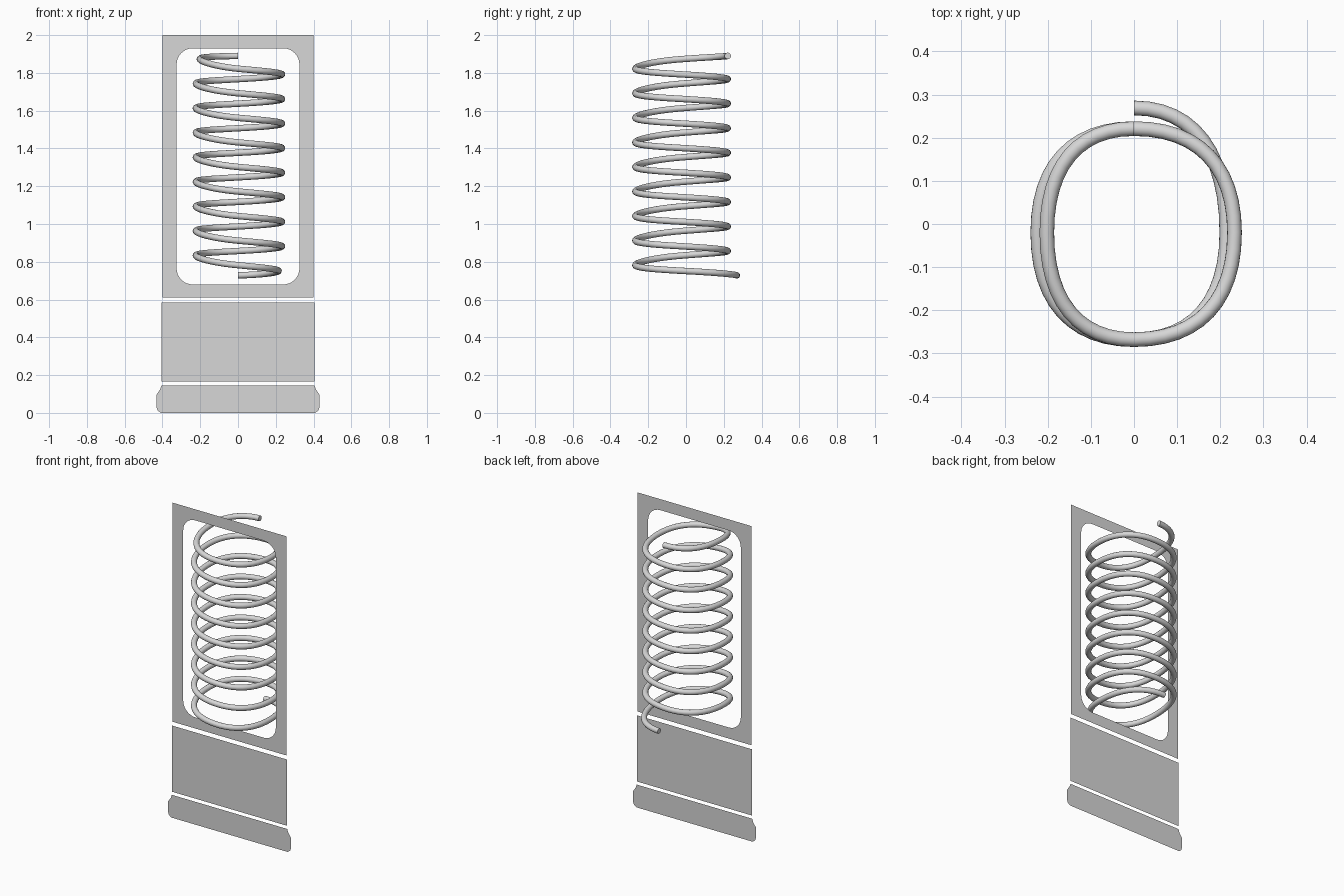
import bpy, math

if "Cube" in bpy.data.objects:
    bpy.data.objects.remove(bpy.data.objects["Cube"])

PLATE_Y = -0.085      # flat plates sit slightly in front of the coil centre
PITCH = 0.13
WIRE = 0.017

steel = bpy.data.materials.new("light_grey")
steel.diffuse_color = (0.68, 0.68, 0.68, 1)
steel.use_nodes = True
steel.node_tree.nodes["Principled BSDF"].inputs["Base Color"].default_value = steel.diffuse_color


def to_mesh(obj):
    """Turn a curve object into a mesh with the grey material."""
    bpy.ops.object.select_all(action='DESELECT')
    bpy.context.view_layer.objects.active = obj
    obj.select_set(True)
    bpy.ops.object.convert(target='MESH')
    obj = bpy.context.object
    obj.data.materials.clear()
    obj.data.materials.append(steel)
    return obj


def flat_plate(name, loops):
    """Filled flat outline(s) in the x-z plane; a second loop is a hole."""
    cu = bpy.data.curves.new(name, 'CURVE')
    cu.dimensions = '2D'
    cu.fill_mode = 'BOTH'
    for loop in loops:
        sp = cu.splines.new('POLY')
        sp.points.add(len(loop) - 1)
        for p, (x, z) in zip(sp.points, loop):
            p.co = (x, z, 0, 1)
        sp.use_cyclic_u = True
    ob = bpy.data.objects.new(name, cu)
    bpy.context.collection.objects.link(ob)
    ob.rotation_euler.x = math.pi / 2
    ob.location.y = PLATE_Y
    return to_mesh(ob)


def rect(hw, z0, z1):
    return [(-hw, z0), (hw, z0), (hw, z1), (-hw, z1)]


def rounded_rect(hw, z0, z1, r, n=8):
    pts = []
    corners = [(hw - r, z0 + r, -90), (hw - r, z1 - r, 0),
               (r - hw, z1 - r, 90), (r - hw, z0 + r, 180)]
    for cx, cz, start in corners:
        for i in range(n + 1):
            a = math.radians(start + 90 * i / n)
            pts.append((cx + r * math.cos(a), cz + r * math.sin(a)))
    return pts


# Window frame, middle plate and flared foot
flat_plate("window_frame", [rect(0.40, 0.61, 2.0),
                            rounded_rect(0.325, 0.68, 1.93, 0.085)])
flat_plate("middle_plate", [rect(0.405, 0.165, 0.585)])
half = [(0.408, 0.0), (0.425, 0.012), (0.432, 0.03), (0.432, 0.095),
        (0.412, 0.125), (0.405, 0.145)]
flat_plate("foot_plate", [half + [(-x, z) for x, z in reversed(half)]])

# Coil path: four points per turn (right, front, left, back), nine turns
path = [(0, 0.269, 0.728)]
for k in range(9):
    z = k * PITCH
    first, last = k == 0, k == 8
    path += [(0.215 if first else 0.233, -0.02, 0.752 + z),
             (0, -0.268, 0.782 + z),
             (-0.202 if last else -0.223, -0.02, 0.833 + z),
             (0, 0.221, 1.890 if last else 0.857 + z)]

cu = bpy.data.curves.new("spring", 'CURVE')
cu.dimensions = '3D'
cu.bevel_depth = WIRE
cu.bevel_resolution = 6
cu.resolution_u = 12
cu.use_fill_caps = True
sp = cu.splines.new('BEZIER')
sp.bezier_points.add(len(path) - 1)
# Long handles give the squarish loop
H = 0.64
for i, (bp, p) in enumerate(zip(sp.bezier_points, path)):
    prev = path[max(i - 1, 0)]
    nxt = path[min(i + 1, len(path) - 1)]
    dz = (nxt[2] - prev[2]) / 6
    bp.handle_left_type = bp.handle_right_type = 'FREE'
    bp.co = p
    axis = 1 if i % 2 else 0          # side points run along y, others along x
    left, right = list(p), list(p)
    left[axis] += (prev[axis] - p[axis]) * H
    right[axis] += (nxt[axis] - p[axis]) * H
    if i == 0:
        left[axis] -= (nxt[axis] - p[axis]) * H
    if i == len(path) - 1:
        right[axis] -= (prev[axis] - p[axis]) * H
    left[2] -= dz
    right[2] += dz
    bp.handle_left, bp.handle_right = left, right
coil = bpy.data.objects.new("spring", cu)
bpy.context.collection.objects.link(coil)
to_mesh(coil)
bpy.ops.object.shade_smooth_by_angle(angle=math.radians(40))
